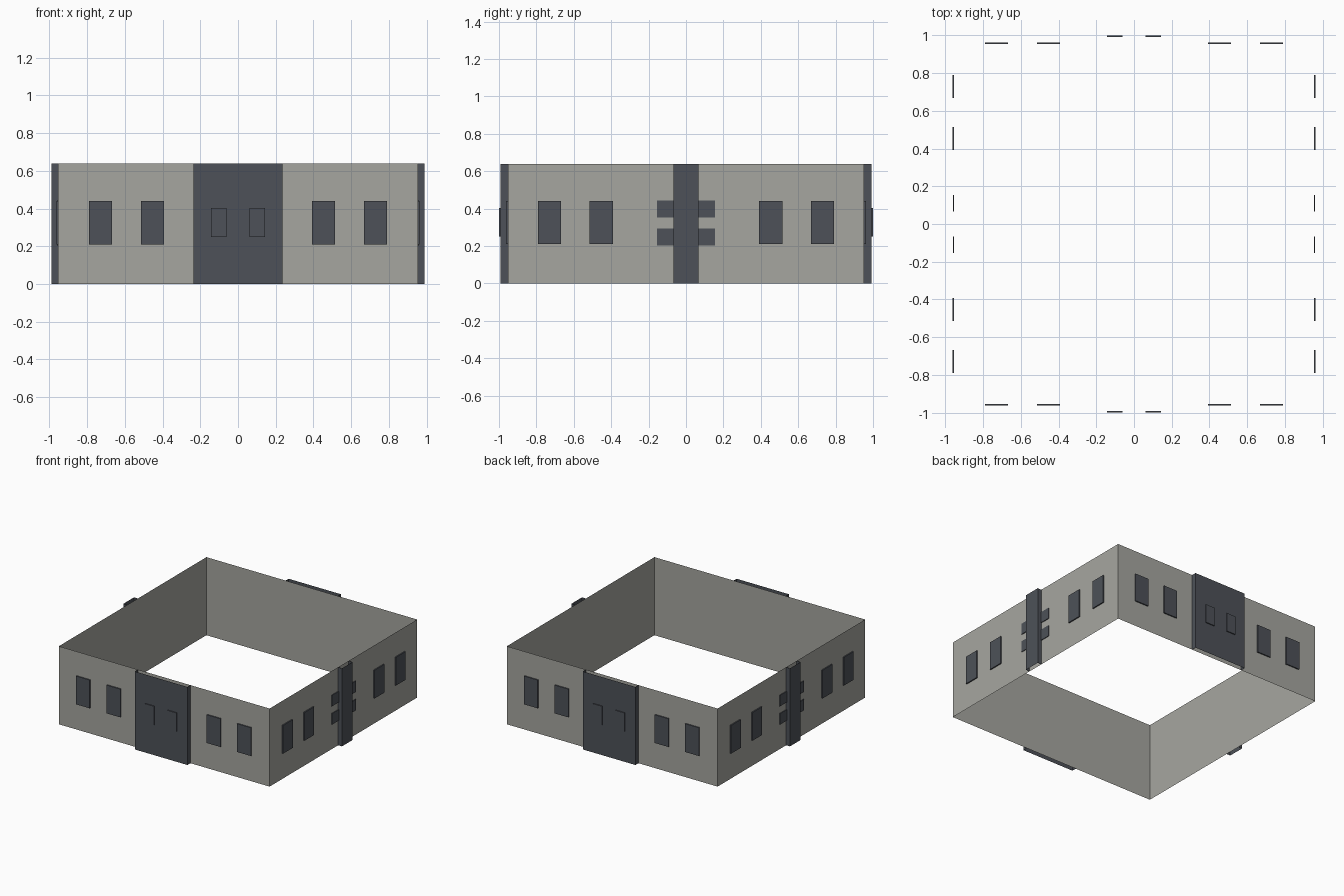
import bpy, bmesh, math
from mathutils import Matrix

if "Cube" in bpy.data.objects:
    bpy.data.objects.remove(bpy.data.objects["Cube"])

def material(name, rgb):
    m = bpy.data.materials.new(name)
    m.diffuse_color = (*rgb, 1)
    m.use_nodes = True
    m.node_tree.nodes["Principled BSDF"].inputs["Base Color"].default_value = m.diffuse_color
    return m

LIGHT = material("light_grey_wall", (0.38, 0.38, 0.35))
DARK = material("dark_slate", (0.075, 0.083, 0.098))

W, H = 0.953, 0.638        # wall half width and height

def finish(name, bm, mat, turn):
    bm.transform(Matrix.Rotation(turn, 4, 'Z'))
    mesh = bpy.data.meshes.new(name)
    bm.to_mesh(mesh)
    bm.free()
    mesh.materials.append(mat)
    ob = bpy.data.objects.new(name, mesh)
    bpy.context.collection.objects.link(ob)

def sheet(name, profile, mat, turn=0, closed=False):
    """Raise an outline on the floor into single-sheet upright walls."""
    bm = bmesh.new()
    low = [bm.verts.new((x, y, 0)) for x, y in profile]
    top = [bm.verts.new((x, y, H)) for x, y in profile]
    n = len(profile)
    for i in range(n if closed else n - 1):
        j = (i + 1) % n
        bm.faces.new((low[i], low[j], top[j], top[i]))
    finish(name, bm, mat, turn)

def plate(name, x0, x1, z0, z1, y0, y1, turn):
    """Thin window plate on a -y wall, open at the back."""
    bm = bmesh.new()
    bmesh.ops.create_cube(bm, size=1)
    for v in bm.verts:
        v.co = (x1 if v.co.x > 0 else x0, -y1 if v.co.y < 0 else -y0,
                z1 if v.co.z > 0 else z0)
    bm.normal_update()
    back = [f for f in bm.faces if f.normal.y > 0.5]
    bmesh.ops.delete(bm, geom=back, context='FACES')
    finish(name, bm, DARK, turn)

# Outer wall ring, open above and below
sheet("wall_ring", [(-W, -W), (W, -W), (W, W), (-W, W)], LIGHT, closed=True)

for k, side in enumerate(("front", "right", "back", "left")):
    turn = k * math.pi / 2
    # Large windows on every wall
    for s in (-1, 1):
        for c in (0.453, 0.729):
            plate(side + "_window", s * c - 0.062, s * c + 0.062,
                  0.21, 0.441, W, W + 0.0095, turn)
    if k % 2 == 0:
        # Wide projecting bay with two small windows
        w, d = 0.237, 0.992
        sheet(side + "_bay", [(-w, -W), (-w, -d), (w, -d), (w, -W)], DARK, turn)
        for s in (-1, 1):
            plate(side + "_bay_window", s * 0.101 - 0.041, s * 0.101 + 0.041,
                  0.25, 0.403, d, 1.0, turn)
    else:
        # Narrow pilaster flanked by four small windows
        w, d = 0.068, 0.988
        sheet(side + "_pilaster", [(-w, -W), (-w, -d), (w, -d), (w, -W)], DARK, turn)
        for s in (-1, 1):
            for z in (0.203, 0.353):
                plate(side + "_small_window", s * 0.111 - 0.044, s * 0.111 + 0.044,
                      z, z + 0.09, W, W + 0.006, turn)
